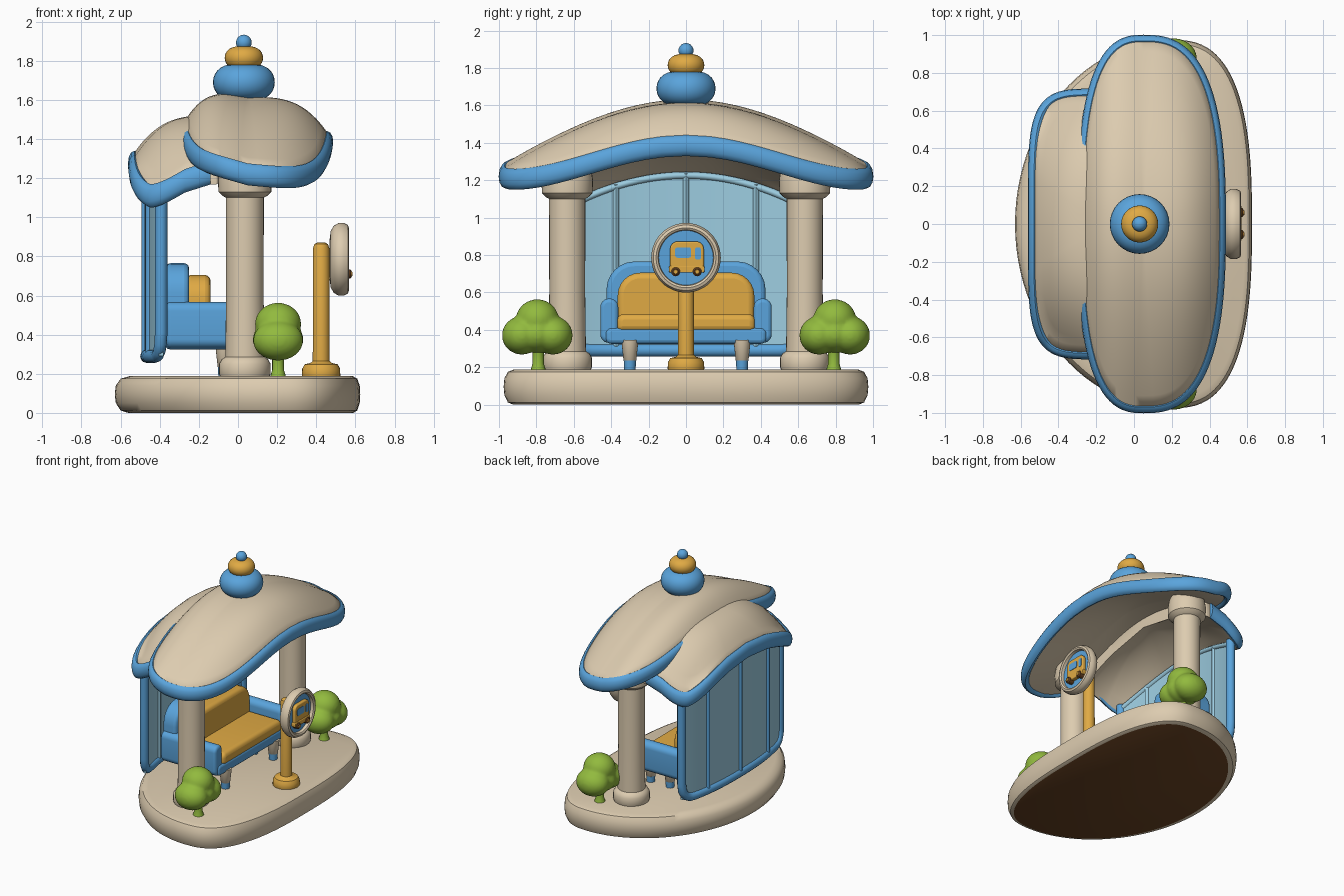
import bpy, bmesh, math
from mathutils import Vector as V

if "Cube" in bpy.data.objects:
    bpy.data.objects.remove(bpy.data.objects["Cube"])

def material(name, rgb):
    m = bpy.data.materials.new(name)
    m.diffuse_color = [((c / 255 + .055) / 1.055) ** 2.4 for c in rgb] + [1]
    m.use_nodes = True
    m.node_tree.nodes["Principled BSDF"].inputs["Base Color"].default_value = m.diffuse_color
    return m

BEIGE = material("warm beige", (221, 204, 176))
BLUE = material("sky blue", (90, 164, 220))
YELLOW = material("honey yellow", (224, 170, 68))
GREEN = material("leaf green", (146, 186, 62))
GLASS = material("pale glass blue", (156, 204, 224))
BROWN = material("dark brown", (108, 69, 36))

def finish(name, bm, mats, rule=None, bevel=0, angle=40):
    bmesh.ops.recalc_face_normals(bm, faces=bm.faces)
    bm.normal_update()
    for f in bm.faces:
        f.smooth = True
        if rule:
            f.material_index = rule(f)
    me = bpy.data.meshes.new(name)
    bm.to_mesh(me)
    bm.free()
    for m in mats:
        me.materials.append(m)
    ob = bpy.data.objects.new(name, me)
    bpy.context.collection.objects.link(ob)
    if bevel:
        b = ob.modifiers.new("soft edges", 'BEVEL')
        b.width, b.segments, b.limit_method, b.angle_limit = bevel, 3, 'ANGLE', math.radians(50)
        me.set_sharp_from_angle(angle=math.radians(80))
    else:
        me.set_sharp_from_angle(angle=math.radians(angle))
    return ob

def skin(name, rings, mats, wrap=False, **kw):
    """Join closed rings of points into one surface."""
    bm = bmesh.new()
    vs = [[bm.verts.new(p) for p in r] for r in rings]
    pairs = list(zip(vs, vs[1:])) + ([(vs[-1], vs[0])] if wrap else [])
    for a, b in pairs:
        for i in range(len(a)):
            j = (i + 1) % len(a)
            bm.faces.new((a[i], a[j], b[j], b[i]))
    if not wrap:
        bm.faces.new(vs[0])
        bm.faces.new(vs[-1])
    return finish(name, bm, mats, **kw)

def lathe(name, at, profile, mats, axis='Z', n=32, **kw):
    """Profile is (radius, height) pairs."""
    rings = []
    for r, h in profile:
        ring = []
        for k in range(n):
            c, s = r * math.cos(k * math.tau / n), r * math.sin(k * math.tau / n)
            ring.append(V(at) + (V((c, s, h)) if axis == 'Z' else V((h, c, s))))
        rings.append(ring)
    return skin(name, rings, mats, **kw)

def tube(name, path, w, h, ref, mats, closed=False, n=12, **kw):
    rings, ref, m = [], V(ref), len(path)
    for i, p in enumerate(path):
        a = path[(i - 1) % m] if closed or i else p
        b = path[(i + 1) % m] if closed or i < m - 1 else p
        side = (b - a).cross(ref).normalized()
        rings.append([p + side * w * math.cos(k * math.tau / n) + ref * h * math.sin(k * math.tau / n)
                      for k in range(n)])
    return skin(name, rings, mats, wrap=closed, **kw)

def slab(name, x0, x1, y0, y1, z0, z1, rt, rb, mat, bevel):
    """Rounded rectangle in y-z, pulled along x."""
    pts = []
    for cy, cz, r, a0 in ((y1 - rt, z1 - rt, rt, 0), (y0 + rt, z1 - rt, rt, 90),
                          (y0 + rb, z0 + rb, rb, 180), (y1 - rb, z0 + rb, rb, 270)):
        for k in range(7):
            a = math.radians(a0 + 15 * k)
            pts.append((cy + r * math.cos(a), cz + r * math.sin(a)))
    return skin(name, [[V((x, y, z)) for y, z in pts] for x in (x0, x1)], [mat], bevel=bevel)

def outline(cx, left, right, b, nl, nr, count=96):
    """Oval plan whose left and right halves differ."""
    pts = []
    for k in range(count):
        t = k * math.tau / count
        c, s = math.cos(t), math.sin(t)
        n, a = (nr, right) if c > 0 else (nl, left)
        pts.append((cx + math.copysign(abs(c) ** (2 / n), c) * a, math.copysign(abs(s) ** (2 / n), s) * b))
    return pts

# platform with soft rim and brown underside
plan = outline(.2, .83, .425, .975, 2, 2.7)
skin("platform", [[V((.2 + (x - .2) * (1 - i / .6), y * (1 - i / .97), z)) for x, y in plan]
                  for i, z in ((.05, 0), (.022, .012), (.004, .05), (0, .095), (.004, .14), (.022, .175), (.055, .188))],
     [BEIGE, BROWN], rule=lambda f: int(f.normal.z < -.99))

# roofs: domed shells over an oval plan
def roof(name, plan, q, cx, base, rise, drop, rise_under, power):
    rs = [.02] + [k / 16 for k in range(1, 17)]
    def ring(r, top):
        out = []
        for x, y in plan:
            px, py = cx + (x - cx) * r, y * r
            d = min(1, q(px, py))
            z = base(px, py) + (rise * (1 - d ** power) + .05 if top else rise_under * (1 - d ** 1.5) - drop)
            out.append(V((px, py, z)))
        return out
    skin(name, [ring(r, True) for r in rs] + [ring(r, False) for r in reversed(rs)], [BEIGE], angle=60)

def main_base(x, y):
    return 1.30 + .085 * math.cos(math.pi * y) - .1 * (x - .09) * y * y + .19 * max(0, .05 - x)

def main_q(x, y):
    return ((abs(x - .05) / (.405 if x > .05 else .32)) ** 2.7 + (abs(y) / .97) ** 2.7) ** (1 / 2.7)

main_plan = outline(.05, .32, .405, .97, 2.7, 2.7)
roof("main_roof", main_plan, main_q, .05, main_base, .18, .04, .1, 3.3)
tube("main_roof_trim", [V((x, y, main_base(x, y))) for x, y in main_plan], .032, .056, (0, 0, 1), [BLUE], closed=True)

def rear_base(x, y):
    k = (y / .72) ** 2
    return 1.28 - .22 * k + min(.25, max(0, x + .45)) * .65 * k

rear_plan = outline(-.14, .39, .05, .685, 5, 8)
roof("rear_roof", rear_plan, lambda x, y: ((max(0, -.14 - x) / .39) ** 3.5 + (abs(y) / .685) ** 3.5) ** (1 / 3.5),
     -.14, rear_base, .19, .06, .15, 3)
tube("rear_roof_trim", [V((x, y, rear_base(x, y))) for x, y in rear_plan if x < -.139], .032, .06, (0, 0, 1), [BLUE])

# roof finial
def ball(name, at, rx, rz, mat, p=1):
    prof = []
    for k in range(15):
        a = math.radians(-88 + 176 * k / 14)
        prof.append((rx * math.cos(a) ** p, rz * math.sin(a)))
    return lathe(name, at, prof, [mat])

ball("finial_lower", (.03, 0, 1.69), .158, .095, BLUE, .6)
ball("finial_middle", (.03, 0, 1.815), .098, .06, YELLOW, .65)
ball("finial_tip", (.03, 0, 1.893), .04, .04, BLUE)

# pillars
for s in (-1, 1):
    lathe("pillar", (.035, s * .635, 0),
          [(.12, .17), (.132, .2), (.132, .25), (.118, .275), (.1, .285), (.096, .6), (.097, 1.1), (.115, 1.11),
           (.135, 1.13), (.138, 1.2), (.13, 1.25), (.11, 1.3)], [BEIGE])

# curved glass back wall
W = .615
def wx(y):
    return -.468 + .075 * abs(y / W) ** 2.5

ys = [-W + 2 * W * k / 24 for k in range(25)]
top = lambda y: 1.235 - .42 * y * y
skin("back_glass", [[V((wx(y) + d, y, z)) for d, z in ((-.01, .29), (.012, .29), (.012, top(y)), (-.01, top(y)))]
                    for y in ys], [GLASS])
half = [(W, 1.1), (W, .8), (W, .41), (W - .007, .355), (W - .03, .315), (W - .07, .294)] + [(k / 10, .29) for k in range(5, 0, -1)]
path = [(-y, z) for y, z in half] + [(0, .29)] + half[::-1]
tube("back_frame", [V((wx(y), y, z)) for y, z in path], .034, .032, (1, 0, 0), [BLUE])
two_tone = lambda f: int(f.normal.x > .1)
for y in (-.375, 0, .375):
    tube("back_mullion", [V((wx(y), y, z)) for z in (.3, top(y))], .018, .026, (1, 0, 0), [BLUE, GLASS], rule=two_tone)
tube("back_top_rail", [V((wx(y), y, top(y) - .01)) for y in ys], .02, .026, (1, 0, 0), [BLUE, GLASS], rule=two_tone)

# bench
slab("bench_back", -.37, -.25, -.425, .425, .33, .765, .15, .04, BLUE, .025)
slab("bench_base", -.37, .13, -.43, .43, .325, .41, .03, .03, BLUE, .02)
slab("seat_cushion", -.26, .132, -.37, .37, .39, .485, .04, .03, YELLOW, .03)
slab("back_cushion", -.27, -.14, -.365, .365, .45, .705, .12, .03, YELLOW, .03)
for s in (-1, 1):
    slab("bench_arm", -.365, .12, s * .41 - .048, s * .41 + .048, .33, .567, .046, .046, BLUE, .02)
    for x in (.1, -.07):
        lathe("bench_leg", (x, s * .3, 0), [(.03, .18), (.033, .235), (.034, .236), (.046, .345)], [BEIGE, BLUE], n=20,
              rule=lambda f: int(f.calc_center_median().z < .235))

# stop sign post
lathe("sign_post", (.425, 0, 0), [(.09, .17), (.098, .19), (.097, .225), (.085, .248), (.055, .255), (.043, .265),
                                  (.042, .84), (.035, .862), (.018, .872)], [YELLOW])
C = (0, 0, .785)
lathe("sign_ring", C, [(.1, .468), (.145, .474), (.172, .49), (.186, .515), (.186, .54), (.175, .562), (.16, .567),
                       (.149, .56), (.145, .53)], [BEIGE], axis='X', n=48)
lathe("sign_disc", C, [(.148, .52), (.148, .537)], [BLUE], axis='X', n=48)
# little bus picture
slab("bus_body", .53, .562, -.085, .095, .705, .872, .04, .02, YELLOW, .008)
slab("bus_bumper", .53, .568, -.092, .1, .705, .742, .012, .012, YELLOW, .005)
slab("bus_side_window", .558, .565, -.058, .028, .785, .84, .012, .012, BLUE, 0)
slab("bus_front_window", .558, .565, .048, .08, .775, .84, .012, .012, BLUE, 0)
for y in (-.055, .06):
    lathe("bus_wheel", (0, y, .71), [(.024, .535), (.024, .573), (.016, .58)], [BROWN], axis='X', n=20)
    lathe("bus_hub", (0, y, .71), [(.014, .575), (.011, .584)], [YELLOW], axis='X', n=16)

# trees: blobs fused and softened
for s in (-1, 1):
    lathe("tree_trunk", (.205, s * .79, 0), [(.042, .18), (.03, .22), (.03, .3), (.05, .35)], [GREEN], n=16)
    bm = bmesh.new()
    for dy, z, size in ((-.083, .37, (.128, .106, .103)), (.083, .37, (.128, .106, .103)),
                        (0, .455, (.118, .114, .108)), (0, .375, (.13, .1, .1))):
        blob = bmesh.ops.create_icosphere(bm, subdivisions=4, radius=1)
        for v in blob["verts"]:
            v.co = V((.205 + v.co.x * size[0], s * .795 + dy + v.co.y * size[1], z + v.co.z * size[2]))
    ob = finish("tree_leaves", bm, [GREEN], angle=180)
    fuse = ob.modifiers.new("fuse", 'REMESH')
    fuse.mode, fuse.voxel_size, fuse.use_smooth_shade = 'VOXEL', .011, True
    soft = ob.modifiers.new("soften", 'SMOOTH')
    soft.factor, soft.iterations = .5, 8
